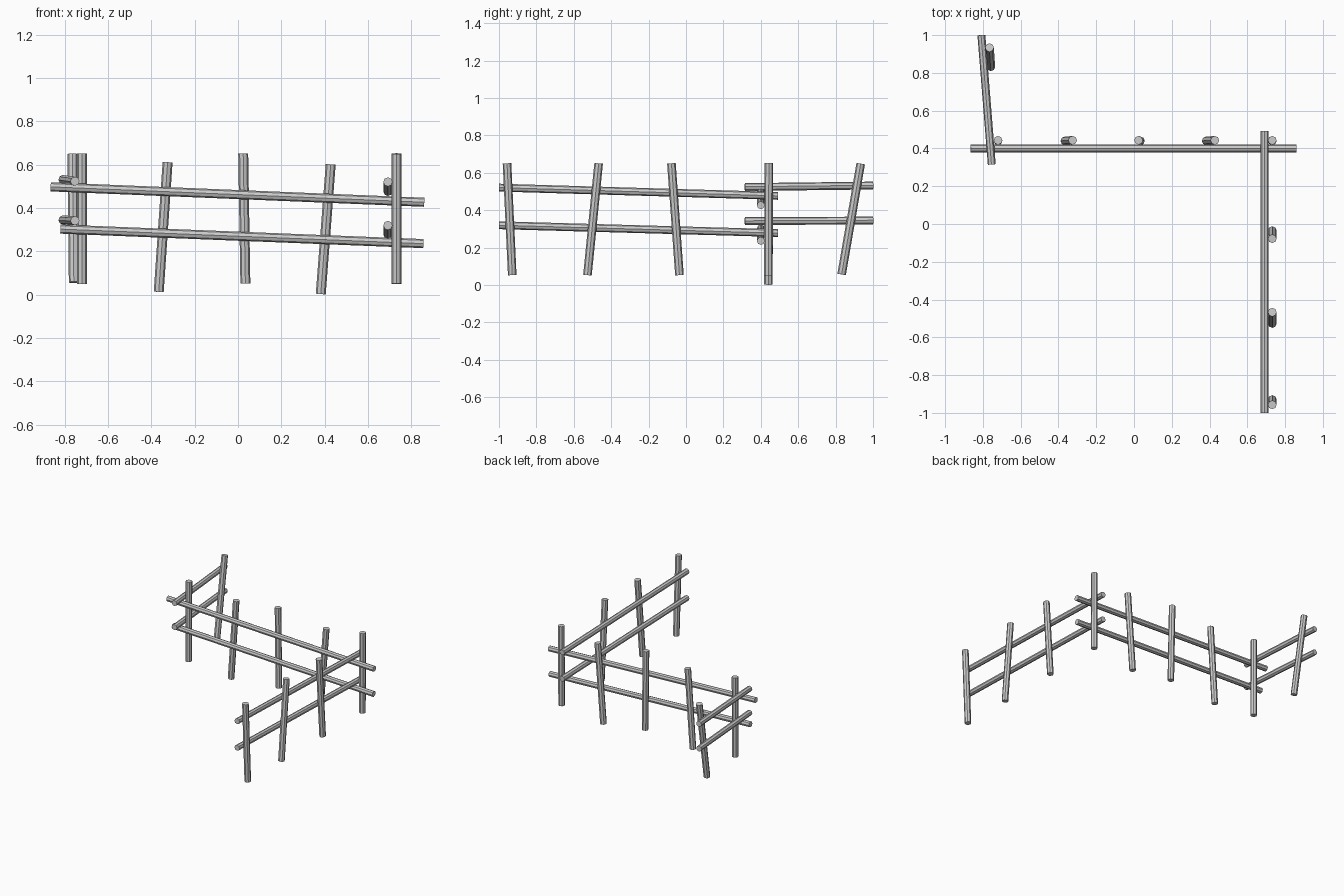
import bpy
from mathutils import Vector


def pole(name, a, b, r):
    """Eight-sided flat-shaded pole running from a to b."""
    a, b = Vector(a), Vector(b)
    d = b - a
    bpy.ops.mesh.primitive_cylinder_add(vertices=8, radius=r, depth=d.length,
                                        location=(a + b) / 2)
    ob = bpy.context.object
    ob.name = name
    ob.rotation_mode = 'QUATERNION'
    q = Vector((0, 0, 1)).rotation_difference(d.normalized())
    ob.rotation_quaternion = q
    return ob


# Posts of the middle run: bottom x, bottom z, top x, top z
for x0, z0, x1, z1 in [(-0.72, 0.05, -0.72, 0.652), (-0.366, 0.013, -0.325, 0.612),
                       (0.034, 0.052, 0.024, 0.652), (0.382, 0.003, 0.428, 0.602),
                       (0.732, 0.05, 0.732, 0.652)]:
    pole("middle_post", (x0, 0.44, z0), (x1, 0.443, z1), 0.023)

# Posts of the right run: bottom y, top y
for y0, y1 in [(-0.929, -0.957), (-0.527, -0.467), (-0.035, -0.078)]:
    pole("right_post", (0.732, y0, 0.053), (0.732, y1, 0.651), 0.023)

# Single leaning post of the left run
pole("left_post", (-0.758, 0.832, 0.057), (-0.765, 0.934, 0.649), 0.023)

# Two rails per run
R = 0.021
pole("middle_rail_upper", (-0.865, 0.40, 0.498), (0.86, 0.40, 0.427), R)
pole("middle_rail_lower", (-0.82, 0.40, 0.303), (0.856, 0.40, 0.236), R)
for name, z0, z1 in [("upper", 0.521, 0.477), ("lower", 0.320, 0.278)]:
    pole("right_rail_" + name, (0.692, -1.0, z0), (0.692, 0.492, z1), R)
for name, z0, z1 in [("upper", 0.524, 0.532), ("lower", 0.342, 0.345)]:
    pole("left_rail_" + name, (-0.753, 0.315, z0), (-0.808, 1.0, z1), R)
